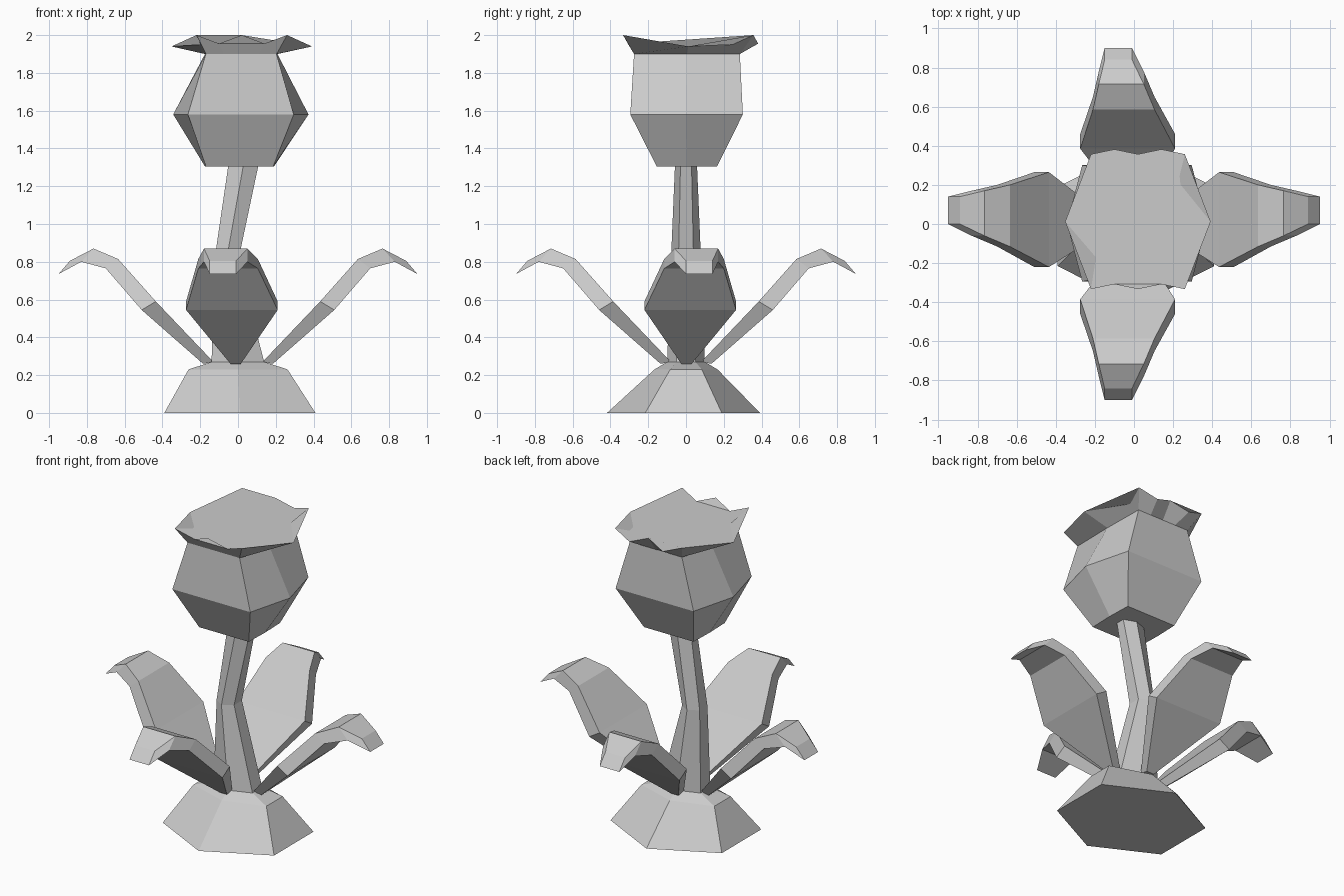
import bpy, bmesh

if "Cube" in bpy.data.objects:
    bpy.data.objects.remove(bpy.data.objects["Cube"])


def loft(name, rings):
    """Skin a list of equal-length vertex rings and cap both ends."""
    bm = bmesh.new()
    vs = [[bm.verts.new(p) for p in ring] for ring in rings]
    n = len(vs[0])
    for a, b in zip(vs, vs[1:]):
        for i in range(n):
            j = (i + 1) % n
            bm.faces.new((a[i], a[j], b[j], b[i]))
    bm.faces.new(vs[0][::-1])
    bm.faces.new(vs[-1])
    bmesh.ops.recalc_face_normals(bm, faces=bm.faces)
    me = bpy.data.meshes.new(name)
    bm.to_mesh(me)
    bm.free()
    ob = bpy.data.objects.new(name, me)
    bpy.context.collection.objects.link(ob)
    return ob


def hexagon(cx, cy, hx, hy, z, k=0.5):
    """Hexagon with points at front and back."""
    pts = [(0, -1), (1, -k), (1, k), (0, 1), (-1, k), (-1, -k)]
    return [(cx + x * hx, cy + y * hy, z) for x, y in pts]


# Ground mound and bent stem
loft("mound", [hexagon(0.01, -0.013, 0.40, 0.405, 0),
               hexagon(0, 0, 0.262, 0.167, 0.23),
               hexagon(0, 0, 0.14, 0.10, 0.27)])
loft("stem", [hexagon(0, 0, 0.14, 0.10, 0.265),
              hexagon(-0.063, 0, 0.063, 0.08, 0.80),
              hexagon(0.03, 0, 0.08, 0.058, 1.32)])


def bulb_ring(cx, cy, hx, side, hy, z, wave=0.0, z_mid=None, z_side=None):
    """Six-sided ring with extra points on the front and back edges."""
    z_mid = z if z_mid is None else z_mid
    z_side = z if z_side is None else z_side
    edge = [(-1, 0), (-0.5, 1), (0, 0), (0.5, 1), (1, 0)]
    front = [(cx + t * hx, cy - hy + m * wave, z_mid if m else z) for t, m in edge]
    back = [(cx + t * hx, cy + hy + m * wave, z_mid if m else z) for t, m in edge[::-1]]
    return front + [(cx + side, cy, z_side)] + back + [(cx - side, cy, z_side)]


# Flower head with flared wavy lip
loft("flower_head", [
    bulb_ring(0.008, 0.005, 0.178, 0.183, 0.16, 1.305),
    bulb_ring(0.015, 0.003, 0.28, 0.358, 0.298, 1.58),
    bulb_ring(0.017, 0.005, 0.187, 0.192, 0.28, 1.90),
    bulb_ring(0.02, 0.012, 0.24, 0.372, 0.345, 2.0, 0.025, 1.955, 1.94)])

# Leaf sections: upper (r, z), lower (r, z), sideways min and max
LEAF = [((0.13, 0.27), (0.185, 0.26), -0.025, 0.03),
        ((0.435, 0.59), (0.51, 0.545), -0.22, 0.265),
        ((0.635, 0.815), (0.70, 0.765), -0.115, 0.20),
        ((0.765, 0.87), (0.83, 0.80), -0.06, 0.17),
        ((0.89, 0.805), (0.95, 0.735), 0.0, 0.14)]


def leaf(name, place):
    rings = []
    for (ru, zu), (rl, zl), lo, hi in LEAF:
        ring = [(ru, lo, zu), (ru, hi, zu), (rl, hi, zl), (rl, lo, zl)]
        rings.append([(*place(r, s), z) for r, s, z in ring])
    loft(name, rings)


leaf("leaf_right", lambda r, s: (r, s))
leaf("leaf_left", lambda r, s: (-r, s))
leaf("leaf_front", lambda r, s: (-s - 0.01, 0.05 - r))
leaf("leaf_back", lambda r, s: (-s - 0.01, r - 0.05))
